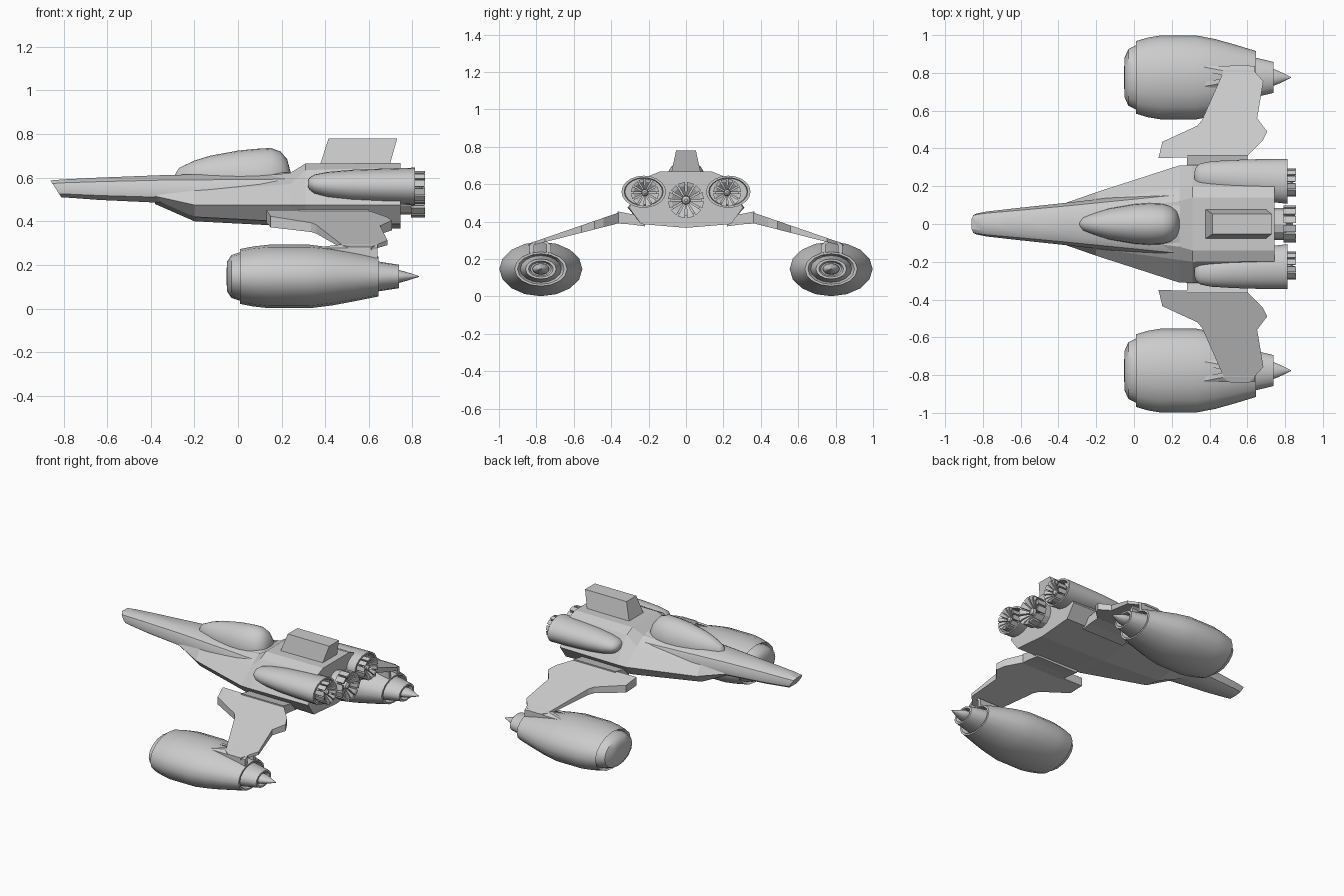
import bpy, math
import bmesh


def finish(name, bm, smooth=30):
    bmesh.ops.recalc_face_normals(bm, faces=bm.faces)
    me = bpy.data.meshes.new(name)
    bm.to_mesh(me)
    bm.free()
    for p in me.polygons:
        p.use_smooth = smooth > 0
    if smooth:
        me.set_sharp_from_angle(angle=math.radians(smooth))
    ob = bpy.data.objects.new(name, me)
    bpy.context.collection.objects.link(ob)
    return ob


def bridge(bm, loops):
    """Skin a list of equally long point loops and cap both ends."""
    rings = [[bm.verts.new(p) for p in lp] for lp in loops]
    n = len(rings[0])
    for a, b in zip(rings, rings[1:]):
        for i in range(n):
            j = (i + 1) % n
            bm.faces.new((a[i], a[j], b[j], b[i]))
    bm.faces.new(rings[0])
    bm.faces.new(rings[-1])


def loft(name, loops, smooth=0):
    bm = bmesh.new()
    bridge(bm, loops)
    return finish(name, bm, smooth)


def ellipse(x, cy, cz, ry, rz, n):
    return [(x, cy + ry * math.cos(2 * math.pi * i / n), cz + rz * math.sin(2 * math.pi * i / n))
            for i in range(n)]


def section(half):
    """Mirror a half section (x, y, z points, bottom to top) across y = 0."""
    return half + [(x, -y, z) for x, y, z in reversed(half) if y > 0]


def nose_section(x, zb, zt, w, lean=0.0):
    h = zt - zb
    return section([(x + lean * (1 - t), w * f, zb + h * t)
                    for f, t in ((0.6, 0), (0.95, 0.2), (1, 0.5), (0.85, 0.82), (0.5, 1))])


# long tapered nose with a raked tip
loft("nose", [nose_section(-0.86, 0.51, 0.587, 0.055, 0.05),
              nose_section(-0.80, 0.507, 0.592, 0.066, 0.04),
              nose_section(-0.64, 0.498, 0.6, 0.082),
              nose_section(-0.36, 0.485, 0.611, 0.112),
              nose_section(0.26, 0.45, 0.625, 0.185)], 35)

# wedge shaped lower hull that widens to the rear block
hull = []
for x, zb, wb, we, ze, ws, zs, wt, zt in (
        (-0.38, 0.487, 0.06, 0.105, 0.515, 0.10, 0.53, 0.05, 0.54),
        (-0.20, 0.408, 0.12, 0.168, 0.475, 0.13, 0.54, 0.07, 0.57),
        (0.24, 0.385, 0.235, 0.31, 0.475, 0.19, 0.57, 0.12, 0.622),
        (0.31, 0.382, 0.24, 0.312, 0.475, 0.20, 0.635, 0.14, 0.665),
        (0.745, 0.375, 0.24, 0.305, 0.475, 0.195, 0.645, 0.14, 0.667)):
    hull.append(section([(x, 0, zb - 0.008), (x, wb, zb + 0.012), (x, we, ze),
                         (x, ws, zs), (x, wt, zt)]))
loft("hull", hull)

# teardrop canopy
loft("canopy", [ellipse(x, 0, 0.6, w, h, 24) for x, w, h in (
    (-0.29, 0.008, 0.012), (-0.27, 0.035, 0.045), (-0.2, 0.062, 0.078), (-0.13, 0.083, 0.1),
    (0, 0.105, 0.124), (0.08, 0.111, 0.132), (0.15, 0.108, 0.136), (0.195, 0.095, 0.12),
    (0.225, 0.072, 0.085), (0.24, 0.04, 0.03))], 50)

# thick dorsal fin block
loft("dorsal_fin", [
    [(0.375, -0.08, 0.655), (0.695, -0.08, 0.655), (0.695, 0.08, 0.655), (0.375, 0.08, 0.655)],
    [(0.415, -0.053, 0.78), (0.73, -0.053, 0.78), (0.73, 0.053, 0.78), (0.415, 0.053, 0.78)]])


def thruster(name, cy, cz, r, x0, x1):
    """Core plug surrounded by twelve radial vanes."""
    bm = bmesh.new()
    bridge(bm, [ellipse(x, cy, cz, f * r, f * r, 12) for x, f in (
        (x0, 0.86), (x1 - 0.05, 0.86), (x1 - 0.05, 0.7), (x1 - 0.055, 0.25),
        (x1 - 0.025, 0.22), (x1 - 0.015, 0.08))])
    for k in range(12):
        a = 2 * math.pi * (k + 0.5) / 12
        loops = []
        for f, half, back in ((0.2, 0.09, 0.045), (0.8, 0.2, 0.004), (1.0, 0.2, 0)):
            lo, hi = a - half, a + half
            loops.append([(x, cy + f * r * math.cos(t), cz + f * r * math.sin(t))
                          for x, t in ((x1 - 0.065, lo), (x1 - back, lo),
                                       (x1 - back, hi), (x1 - 0.065, hi))])
        bridge(bm, loops)
    finish(name, bm, 0)


thruster("centre_thruster", 0, 0.515, 0.097, 0.7, 0.857)

# wing outline, seen from above
PLAN = [(0.13, 0.35), (0.15, 0.435), (0.335, 0.52), (0.36, 0.55), (0.48, 0.82), (0.515, 0.842),
        (0.61, 0.842), (0.685, 0.755), (0.652, 0.56), (0.705, 0.49), (0.68, 0.44), (0.595, 0.355)]

for s, side in ((1, "left"), (-1, "right")):
    # upper engine housing with a recessed exhaust
    loft(side + "_engine_housing", [ellipse(x, s * cy, cz, ry, rz, 20) for x, cy, cz, ry, rz in (
        (0.32, 0.255, 0.572, 0.02, 0.012), (0.328, 0.255, 0.572, 0.046, 0.028),
        (0.35, 0.254, 0.57, 0.066, 0.044), (0.41, 0.25, 0.566, 0.082, 0.06),
        (0.52, 0.241, 0.563, 0.098, 0.073), (0.65, 0.234, 0.561, 0.109, 0.08),
        (0.812, 0.226, 0.56, 0.119, 0.086), (0.812, 0.226, 0.56, 0.104, 0.075),
        (0.77, 0.226, 0.56, 0.1, 0.072))], 40)
    thruster(side + "_thruster", s * 0.22, 0.555, 0.075, 0.75, 0.857)

    # stub joining hull and wing
    loft(side + "_wing_stub", [
        [(0.28, s * y, zb), (0.6, s * y, zb), (0.6, s * y, zt), (0.28, s * y, zt)]
        for y, zb, zt in ((0.22, 0.375, 0.435), (0.29, 0.385, 0.44), (0.365, 0.39, 0.455))])

    # drooping wing, thinner towards the tip
    def droop(y):
        return 0.452 - 0.345 * (y - 0.35)
    loft(side + "_wing", [
        [(x, s * y, droop(y)) for x, y in PLAN],
        [(x, s * y, droop(y) - 0.058 + 0.09 * (y - 0.35)) for x, y in PLAN]])

    # outboard pod: domed intake, lip, barrel, stepped exhaust and cone
    loft(side + "_pod", [ellipse(x, s * 0.776, 0.147, r, r * 0.655, 16) for x, r in (
        (-0.052, 0.05), (-0.05, 0.105), (-0.03, 0.15), (0.01, 0.17), (0.03, 0.172), (0.01, 0.192),
        (0.07, 0.21), (0.14, 0.222), (0.33, 0.222), (0.43, 0.203), (0.54, 0.172), (0.645, 0.14),
        (0.645, 0.125), (0.61, 0.11), (0.65, 0.103), (0.738, 0.082), (0.738, 0.066), (0.71, 0.055),
        (0.71, 0.046), (0.74, 0.044), (0.77, 0.032), (0.83, 0.003))], 38)

    # two splayed pylon legs under the wing tip
    for tag, yt, yb in (("inner", 0.758, 0.735), ("outer", 0.80, 0.825)):
        loft(f"{side}_{tag}_pylon", [
            [(x0, s * (y - 0.012), z), (0.64, s * (y - 0.012), z),
             (0.64, s * (y + 0.012), z), (x0, s * (y + 0.012), z)]
            for x0, y, z in ((0.34, yb, 0.22), (0.34, yb, 0.277), (0.47, yt, 0.294))])
